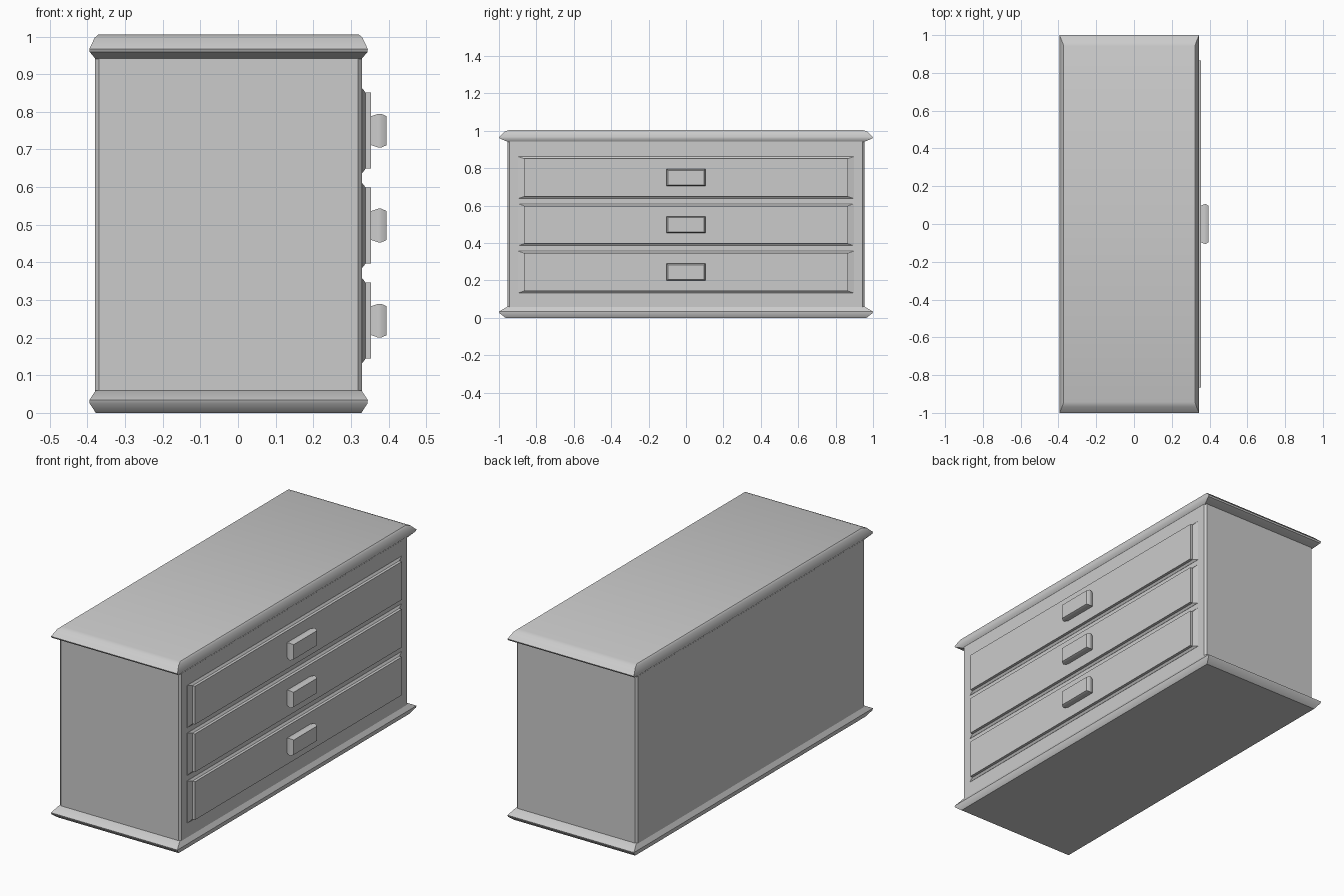
import bpy, bmesh, math

if "Cube" in bpy.data.objects:
    bpy.data.objects.remove(bpy.data.objects["Cube"])

BACK, FRONT, HALF = -0.395, 0.345, 1.0   # slab outline
HEIGHT = 1.005


def finish(name, bm):
    bmesh.ops.recalc_face_normals(bm, faces=bm.faces)
    mesh = bpy.data.meshes.new(name)
    bm.to_mesh(mesh)
    bm.free()
    ob = bpy.data.objects.new(name, mesh)
    bpy.context.collection.objects.link(ob)
    bpy.ops.object.select_all(action='DESELECT')
    bpy.context.view_layer.objects.active = ob
    ob.select_set(True)
    bpy.ops.object.shade_smooth_by_angle(angle=math.radians(35))
    return ob


def loft(name, rings):
    """Skin a stack of point rings and cap both ends."""
    bm = bmesh.new()
    loops = [[bm.verts.new(p) for p in ring] for ring in rings]
    for a, b in zip(loops, loops[1:]):
        for i in range(len(a)):
            j = (i + 1) % len(a)
            bm.faces.new((a[i], a[j], b[j], b[i]))
    bm.faces.new(loops[0])
    bm.faces.new(loops[-1])
    return finish(name, bm)


def slab_ring(dx, dy, z):
    x0, x1, y = BACK + dx, FRONT - dx, HALF - dy
    return [(x0, -y, z), (x1, -y, z), (x1, y, z), (x0, y, z)]


def front_ring(x, hy, hz, zc):
    return [(x, -hy, zc - hz), (x, hy, zc - hz), (x, hy, zc + hz), (x, -hy, zc + hz)]


# Moulded top and base slabs: (inset x, inset y, z)
top_profile = [(0.017, 0.05, 0.94), (0.001, 0.004, 0.959), (0, 0, 0.967),
               (0.014, 0.032, 0.997), (0.023, 0.058, HEIGHT)]
base_profile = [(0.017, 0.035, 0), (0.001, 0.003, 0.025), (0, 0, 0.034),
                (0.017, 0.045, 0.06)]
loft("top_slab", [slab_ring(*p) for p in top_profile])
loft("base_slab", [slab_ring(*p) for p in base_profile])

# Cabinet body with chamfered vertical corners
x0, x1, hy, c = -0.38, 0.33, 0.955, 0.011
outline = [(x0 + c, -hy), (x1 - c, -hy), (x1, -hy + c), (x1, hy - c),
           (x1 - c, hy), (x0 + c, hy), (x0, hy - c), (x0, -hy + c)]
loft("cabinet_body", [[(x, y, z) for x, y in outline] for z in (0.05, 0.95)])

# Drawers with a sloped skirt, and their block handles
for i, zc in enumerate((0.245, 0.498, 0.75), 1):
    loft(f"drawer_{i}", [front_ring(0.32, 0.897, 0.112, zc),
                         front_ring(0.331, 0.897, 0.112, zc),
                         front_ring(0.339, 0.865, 0.101, zc),
                         front_ring(0.354, 0.865, 0.101, zc)])
    loft(f"handle_{i}", [front_ring(0.35, 0.095, 0.037, zc),
                         front_ring(0.373, 0.105, 0.045, zc),
                         front_ring(0.38, 0.105, 0.045, zc),
                         front_ring(0.394, 0.097, 0.039, zc)])
